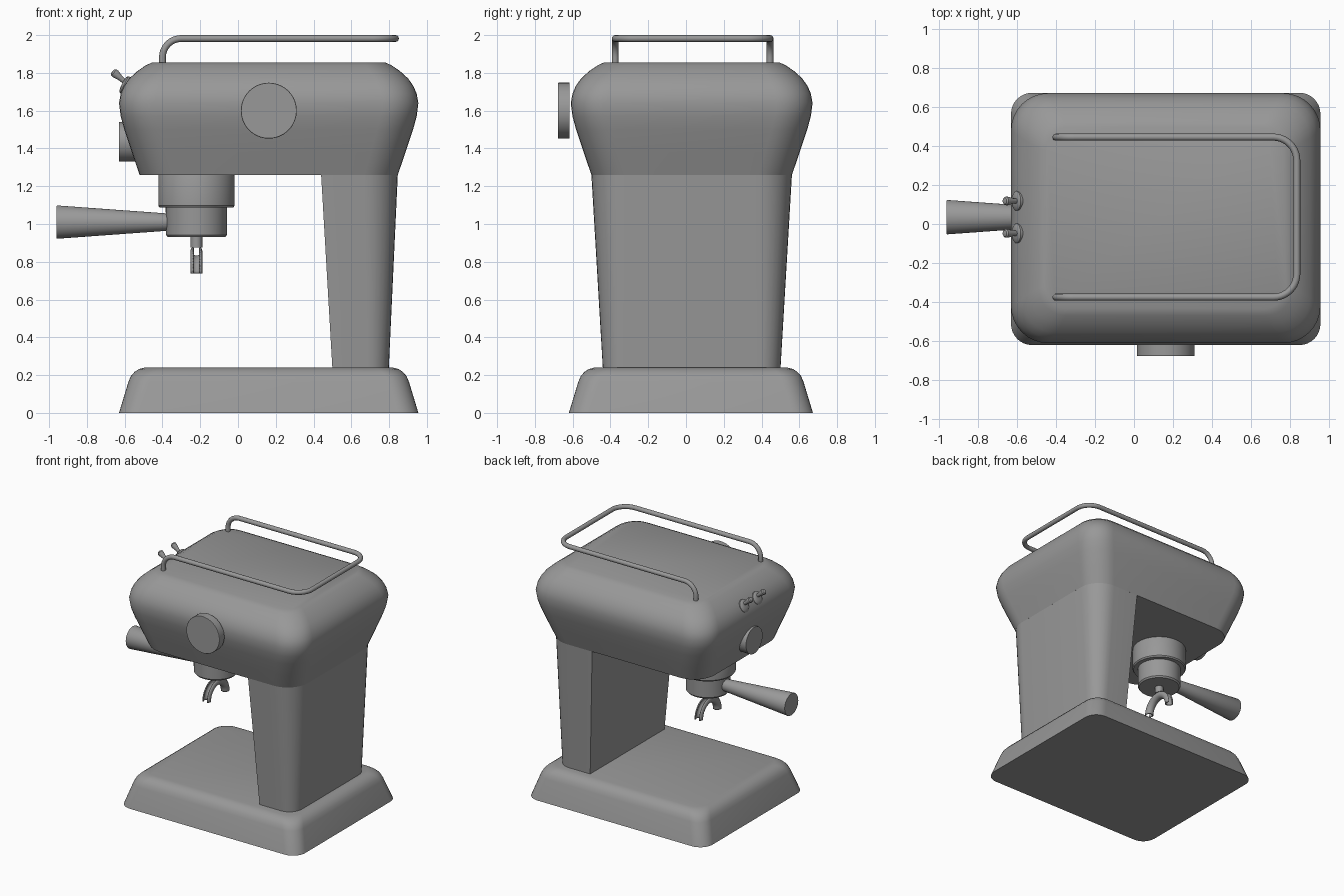
import bpy, bmesh
from math import sin, cos, pi, radians
from mathutils import Vector

if "Cube" in bpy.data.objects:
    bpy.data.objects.remove(bpy.data.objects["Cube"])

YC = 0.035  # y of the brewing axis

# dark grey finish shared by every part
dark = bpy.data.materials.new("dark_grey")
dark.diffuse_color = (.315, .315, .315, 1)
dark.use_nodes = True
dark.node_tree.nodes["Principled BSDF"].inputs["Base Color"].default_value = dark.diffuse_color


def finish(name, bm, angle=32):
    bmesh.ops.remove_doubles(bm, verts=bm.verts, dist=1e-5)
    bmesh.ops.recalc_face_normals(bm, faces=bm.faces)
    me = bpy.data.meshes.new(name)
    bm.to_mesh(me)
    bm.free()
    me.materials.append(dark)
    ob = bpy.data.objects.new(name, me)
    bpy.context.collection.objects.link(ob)
    bpy.ops.object.select_all(action='DESELECT')
    ob.select_set(True)
    bpy.context.view_layer.objects.active = ob
    bpy.ops.object.shade_smooth_by_angle(angle=radians(angle))
    return ob


def loft(bm, rings, closed=True):
    """Skin a list of point rings; closed rings also get end caps."""
    vs = [[bm.verts.new(p) for p in ring] for ring in rings]
    n = len(vs[0])
    for a, b in zip(vs, vs[1:]):
        for i in range(n if closed else n - 1):
            j = (i + 1) % n
            bm.faces.new((a[i], a[j], b[j], b[i]))
    if closed:
        bm.faces.new(vs[0][::-1])
        bm.faces.new(vs[-1])


def rounded_rect(x0, x1, y0, y1, r_left, r_right, z, steps=8):
    pts = []
    corners = [(x1, y1, -1, -1, r_right), (x0, y1, 1, -1, r_left),
               (x0, y0, 1, 1, r_left), (x1, y0, -1, 1, r_right)]
    for k, (x, y, sx, sy, r) in enumerate(corners):
        for i in range(steps + 1):
            a = (k + i / steps) * pi / 2
            pts.append((x + sx * r + r * cos(a), y + sy * r + r * sin(a), z))
    return pts


def turned(name, origin, axis, profile, seg=48):
    """Solid of revolution: profile is (distance along axis, radius)."""
    q = Vector(axis).to_track_quat('Z', 'Y')
    rings = [[Vector(origin) + q @ Vector((r * cos(2 * pi * i / seg), r * sin(2 * pi * i / seg), d))
              for i in range(seg)] for d, r in profile]
    bm = bmesh.new()
    loft(bm, rings)
    return finish(name, bm)


def shell(name, bounds, profile):
    """Rounded box from (z, inset, corner radius) rows."""
    x0, x1, y0, y1 = bounds
    bm = bmesh.new()
    loft(bm, [rounded_rect(x0 + d, x1 - d, y0 + d, y1 - d, r, r, z) for z, d, r in profile])
    return finish(name, bm)


# base plate
shell("base", (-0.63, 0.955, -0.62, 0.672), [
    (0, 0, .108), (.165, .05, .11), (.195, .063, .11), (.217, .082, .11),
    (.232, .105, .11), (.24, .135, .10)])

# bulging upper housing
shell("housing", (-0.63, 0.955, -0.61, 0.67), [
    (1.26, .109, .18), (1.38, .068, .185), (1.50, .028, .19), (1.57, .009, .19),
    (1.64, 0, .19), (1.69, .009, .19), (1.73, .026, .185), (1.77, .054, .175),
    (1.81, .098, .16), (1.84, .142, .14), (1.855, .175, .12)])

# rear column, rounded only at the back corners
bm = bmesh.new()
loft(bm, [rounded_rect(.50, .798, -.44, .50, 0, .11, .23),
          rounded_rect(.44, .846, -.501, .561, 0, .18, 1.262)])
finish("column", bm)

# brew group and filter holder
turned("brew_group", (-.22, YC, 1.265), (0, 0, -1),
       [(0, .198), (.01, .202), (.168, .202), (.178, .195)])
turned("filter_holder", (-.22, YC, 1.10), (0, 0, -1),
       [(0, .163), (.158, .161), (.17, .152)])
turned("filter_handle", (-.34, YC, 1.01), (-1, 0, 0),
       [(0, .043), (.05, .047), (.616, .088), (.62, .086)])

# double spout: stem over an open curved channel
turned("spout_stem", (-.22, YC, .94), (0, 0, -1), [(0, .031), (.064, .031)], 24)
bm = bmesh.new()
rings = []
for i in range(25):
    t = pi * i / 24
    ring = []
    for k in range(17):
        a = radians(40 + 280 * k / 16)
        rad = .117 + .027 * cos(a)
        ring.append((-.22 + .027 * sin(a), YC + rad * cos(t), .738 + rad * sin(t)))
    rings.append(ring)
loft(bm, rings, closed=False)
spout = finish("spout", bm)
mod = spout.modifiers.new("thickness", 'SOLIDIFY')
mod.thickness = .009
mod.offset = 0

# front dial and side gauge
turned("dial", (.163, -.617, 1.60), (0, -1, 0), [(0, .148), (.057, .148), (.06, .146)], 64)
turned("gauge", (-.50, YC, 1.435), (-1, 0, 0), [(0, .105), (.13, .105)])

# toggle switches
for n, y in enumerate((YC - .083, YC + .083)):
    turned(f"switch_collar_{n}", (-.583, y, 1.728), (-.89, 0, .45),
           [(0, .046), (.008, .05), (.022, .05), (.03, .04), (.034, .02)], 32)
    turned(f"switch_lever_{n}", (-.582, y, 1.738), (-.76, 0, .65),
           [(0, .013), (.05, .014), (.085, .022), (.098, .022), (.106, .016), (.109, .006)], 20)


# cup rail: filleted tube path
def fillet(points, radii, steps=10):
    pts = [Vector(p) for p in points]
    out = [pts[0]]
    for p, c, n, r in zip(pts, pts[1:], pts[2:], radii):
        u, v = (p - c).normalized(), (n - c).normalized()
        for i in range(steps + 1):
            a = pi / 2 * i / steps
            out.append(c + u * r * (1 - sin(a)) + v * r * (1 - cos(a)))
    return out + [pts[-1]]


ya, yb, zr = YC - .410, YC + .41, 1.982
path = fillet([(-.40, ya, 1.83), (-.40, ya, zr), (.834, ya, zr), (.834, yb, zr),
               (-.40, yb, zr), (-.40, yb, 1.83)], [.10, .12, .12, .10])
cu = bpy.data.curves.new("cup_rail", 'CURVE')
cu.dimensions = '3D'
cu.bevel_depth = .018
cu.bevel_resolution = 4
cu.use_fill_caps = True
sp = cu.splines.new('POLY')
sp.points.add(len(path) - 1)
for pt, co in zip(sp.points, path):
    pt.co = (*co, 1)
sp.use_smooth = True
cu.materials.append(dark)
bpy.context.collection.objects.link(bpy.data.objects.new("cup_rail", cu))
